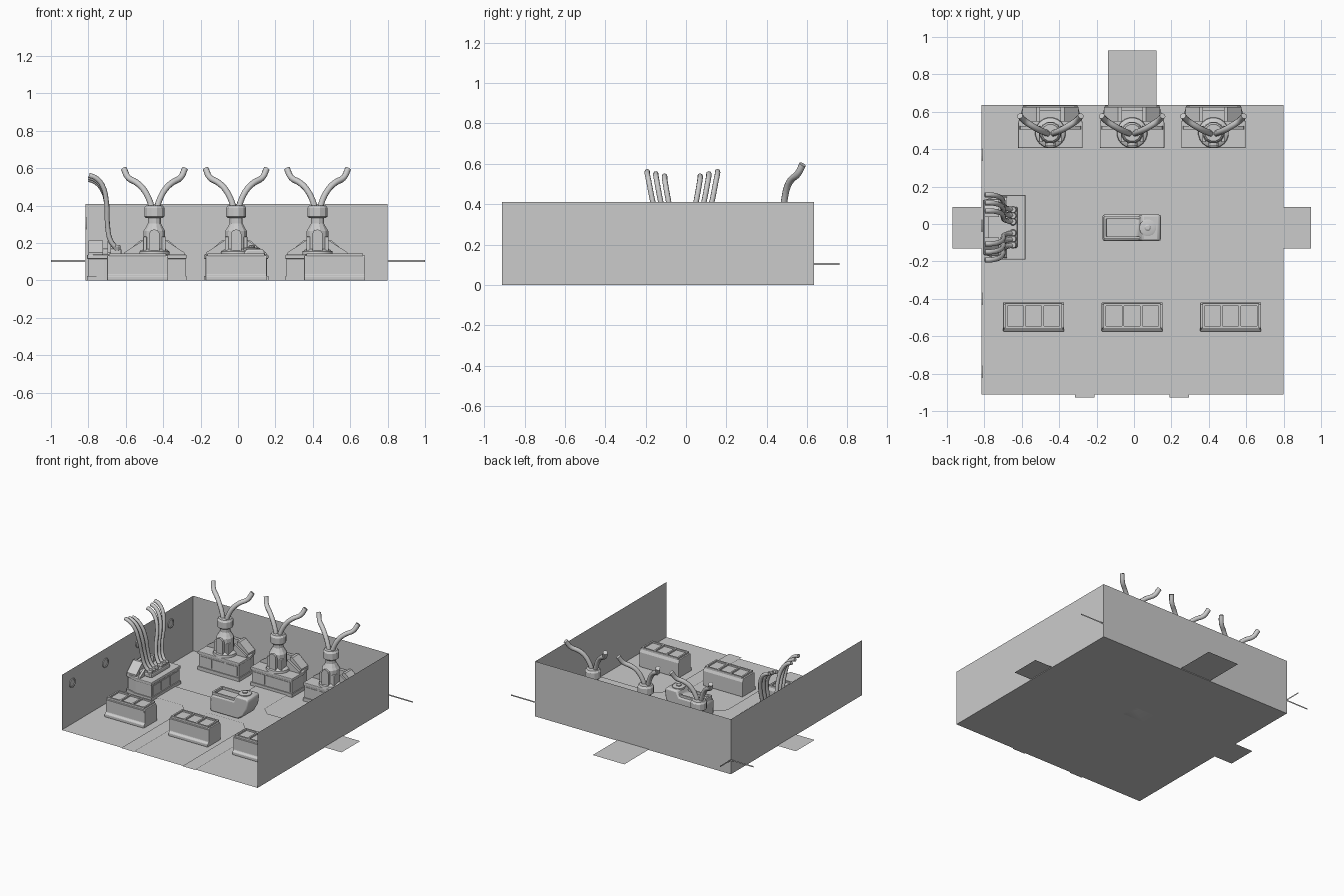
import bpy, bmesh, math
from mathutils import Matrix, Vector

if "Cube" in bpy.data.objects:
    bpy.data.objects.remove(bpy.data.objects["Cube"])

T = Matrix.Translation
I = Matrix.Identity(4)


def finish(name, bm, m=I, bevel=0.0, smooth=False):
    bmesh.ops.transform(bm, matrix=m, verts=bm.verts)
    bmesh.ops.recalc_face_normals(bm, faces=bm.faces)
    me = bpy.data.meshes.new(name)
    bm.to_mesh(me)
    bm.free()
    ob = bpy.data.objects.new(name, me)
    bpy.context.collection.objects.link(ob)
    if bevel:
        b = ob.modifiers.new("bevel", 'BEVEL')
        b.width, b.segments, b.limit_method = bevel, 2, 'ANGLE'
    if smooth:
        bpy.context.view_layer.objects.active = ob
        ob.select_set(True)
        bpy.ops.object.shade_smooth_by_angle(angle=math.radians(35))
        ob.select_set(False)
    return ob


def sheet(name, pts):
    bm = bmesh.new()
    bm.faces.new([bm.verts.new(p) for p in pts])
    return finish(name, bm)


def prism(name, poly, a, b, axis='z', m=I, bevel=0.0, taper=1.0, smooth=False):
    """Extrude a 2D outline from a to b along the axis; taper scales the far end."""
    put = {'z': lambda p, h: (p[0], p[1], h), 'x': lambda p, h: (h, p[0], p[1]),
           'y': lambda p, h: (p[0], h, p[1])}[axis]
    bm = bmesh.new()
    lo = [bm.verts.new(put(p, a)) for p in poly]
    hi = [bm.verts.new(put((p[0] * taper, p[1] * taper), b)) for p in poly]
    bm.faces.new(lo)
    bm.faces.new(hi)
    for i in range(len(poly)):
        j = (i + 1) % len(poly)
        bm.faces.new((lo[i], lo[j], hi[j], hi[i]))
    return finish(name, bm, m, bevel, smooth)


def box(name, x0, x1, y0, y1, z0, z1, m=I, bevel=0.0):
    return prism(name, [(x0, y0), (x1, y0), (x1, y1), (x0, y1)], z0, z1, m=m, bevel=bevel)


def lathe(name, prof, n, m=I, smooth=False):
    bm = bmesh.new()
    rings = [[bm.verts.new((r * math.cos((k + .5) * math.tau / n),
                            r * math.sin((k + .5) * math.tau / n), z)) for k in range(n)] for r, z in prof]
    for lo, hi in zip(rings, rings[1:]):
        for k in range(n):
            j = (k + 1) % n
            bm.faces.new((lo[k], lo[j], hi[j], hi[k]))
    bm.faces.new(rings[0])
    bm.faces.new(rings[-1])
    return finish(name, bm, m, 0, smooth)


def tube(name, pts, r, m=I):
    cu = bpy.data.curves.new(name, 'CURVE')
    cu.dimensions = '3D'
    cu.bevel_depth, cu.bevel_resolution = r, 2
    cu.use_fill_caps, cu.resolution_u = True, 4
    s = cu.splines.new('BEZIER')
    s.bezier_points.add(len(pts) - 1)
    for bp, p in zip(s.bezier_points, pts):
        bp.co = m @ Vector(p)
        bp.handle_left_type = bp.handle_right_type = 'AUTO'
    ob = bpy.data.objects.new(name, cu)
    bpy.context.collection.objects.link(ob)
    bpy.context.view_layer.objects.active = ob
    ob.select_set(True)
    bpy.ops.object.convert(target='MESH')
    bpy.context.object.select_set(False)


# Room shell: floor and three thin walls, open at the front
X0, X1, Y0, Y1, H = -.815, .80, -.912, .635, .41
sheet("floor", [(X0, Y0, 0), (X1, Y0, 0), (X1, Y1, 0), (X0, Y1, 0)])
sheet("left_wall", [(X0, Y0, 0), (X0, Y1, 0), (X0, Y1, H), (X0, Y0, H)])
sheet("right_wall", [(X1, Y0, 0), (X1, Y1, 0), (X1, Y1, H), (X1, Y0, H)])
sheet("back_wall", [(X0, Y1, 0), (X1, Y1, 0), (X1, Y1, H), (X0, Y1, H)])

# Walkway decal with chamfered junctions, running past the walls
walk = [(-.97, -.13), (-.37, -.13), (-.315, -.19), (-.315, -.927), (-.21, -.927), (-.21, -.19),
        (-.15, -.13), (.13, -.13), (.19, -.19), (.19, -.927), (.295, -.927), (.295, -.19),
        (.355, -.13), (.945, -.13), (.945, .09), (.18, .09), (.12, .145), (.12, .927),
        (-.14, .927), (-.14, .145), (-.20, .09), (-.97, .09)]
sheet("walkway", [(x, y, .005) for x, y in walk])

# Trim strips along the walls, and round wall ports
za, zb = .099, .109
yb, xl = Y1 - .003, X0 + .003
sheet("back_trim", [(-1, yb, za), (1, yb, za), (1, yb, zb), (-1, yb, zb)])
sheet("left_trim", [(xl, Y0, za), (xl, .76, za), (xl, .76, zb), (xl, Y0, zb)])
for y in (-.79, -.40, -.01, .37):
    lathe("wall_port", [(.034, 0), (.034, .006), (.026, .006), (.024, .002)], 16,
          T((X0, y, .305)) @ Matrix.Rotation(math.pi / 2, 4, 'Y'))


# Machine base shared by the arm stations and the pipe station
def machine_base(m):
    def outline(s):
        return [(-.172 + s, -.112 + s), (.172 - s, -.112 + s), (.172 - s, .025), (.145 - s, .115 - s),
                (-.145 + s, .115 - s), (-.172 + s, .025)]
    prism("base_plinth", outline(0), 0, .025, m=m)
    prism("base_body", outline(.007), .025, .115, m=m)
    prism("base_rim", outline(0), .115, .138, m=m, bevel=.005)
    for x in (-.105, 0, .105):
        box("base_panel", x - .048, x + .048, -.109, -.1, .035, .105, m)
    # sloped back housing with a notch in the middle
    for s in (-1, 1):
        prism("back_housing", [(s * .15, .135), (s * .15, .15), (s * .075, .215), (s * .055, .215),
                               (s * .055, .135)], .03, .108, 'y', m)
        prism("side_fin", [(s * .165, .135), (s * .16, .15), (s * .06, .215), (s * .05, .135)],
              -.012, .005, 'y', m)
    box("back_bridge", -.056, .056, .085, .108, .135, .2, m)


# Arm stations along the back wall
for cx in (-.447, -.01, .425):
    m = T((cx, .518, 0))
    machine_base(m)
    c = m @ T((0, -.03, 0))
    lathe("arm_skirt", [(.083, .135), (.08, .155), (.06, .168)], 20, c, True)
    lathe("arm_column", [(.06, .15), (.06, .265), (.05, .28), (.036, .305), (.036, .345)], 12, c)
    lathe("arm_collar", [(.045, .333), (.056, .342), (.056, .388), (.046, .402)], 12, c)
    # arched plate on the column front
    arch = [(-.028, .145), (.028, .145)] + [(.028 * math.cos(t * math.pi / 6), .245 + .028 * math.sin(t * math.pi / 6))
                                           for t in range(7)]
    prism("column_plate", arch, -.07, -.04, 'y', c)
    for s in (-1, 1):
        box("column_rib", s * .05 - .01, s * .05 + .01, -.05, .0, .14, .235, c, .004)
        tube("arm_tube", [(s * .014, -.005, .385), (s * .025, .0, .425), (s * .06, .015, .49),
                          (s * .095, .035, .523), (s * .14, .065, .55), (s * .163, .09, .597)], .017, c)

# Pipe station at the left wall
m = T((-.692, -.018, 0)) @ Matrix.Rotation(math.pi / 2, 4, 'Z')
machine_base(m)
box("pipe_bed", -.11, .11, -.07, .09, .135, .17, m, .01)
for s in (-1, 1):
    for k in range(3):
        y0, y1 = s * (.03 + .032 * k), s * (.088 + .043 * k)
        mix = lambda t: y0 + (y1 - y0) * t
        dz = .011 * k
        lathe("pipe_socket", [(.02, .16), (.02, .182), (.015, .19)], 10, m @ T((y0, -.045, 0)))
        tube("pipe", [(y0, -.05, .165), (mix(.1), -.012, .21), (mix(.3), .006, .30),
                      (mix(.65), .01, .41), (mix(.9), .035, .49 + dz), (y1, .075, .53 + dz),
                      (y1, .105, .54 + dz)], .0135, m)

# Front consoles with three framed panels on top
for cx in (-.537, -.01, .517):
    m = T((cx, -.497, 0))
    prism("console_body", [(-.078, 0), (-.078, .022), (-.064, .032), (-.064, .125), (-.056, .134),
                           (.066, .134), (.078, .11), (.078, 0)], -.163, .163, 'x', m, .004)
    box("console_front_band", -.157, .157, -.069, -.06, .108, .126, m)
    for x in (-.146, -.049, .049, .146):
        box("panel_divider", x - .006, x + .006, -.058, .068, .13, .145, m)
    for y in (-.055, .065):
        box("panel_rail", -.152, .152, y - .006, y + .006, .13, .145, m)

# Centre pod with a raised bow, sunken tray and control knob
m = T((-.012, -.02, 0))
prism("pod_body", [(-.155, 0), (.07, 0), (.115, .03), (.148, .09), (.157, .15), (.145, .168), (.055, .168),
                   (.035, .125), (-.14, .125), (-.157, .105)], -.07, .07, 'y', m, .014, smooth=True)
for s in (-1, 1):
    box("tray_side", -.145, .045, s * .053 - .007, s * .053 + .007, .11, .142, m, .003)
box("tray_end", -.15, -.136, -.06, .06, .11, .142, m, .003)
k = m @ T((.085, 0, 0))
lathe("knob_plate", [(.045, .16), (.045, .173), (.036, .176)], 16, k, True)
lathe("knob", [(.018, .17), (.018, .184), (.01, .189)], 10, k)
